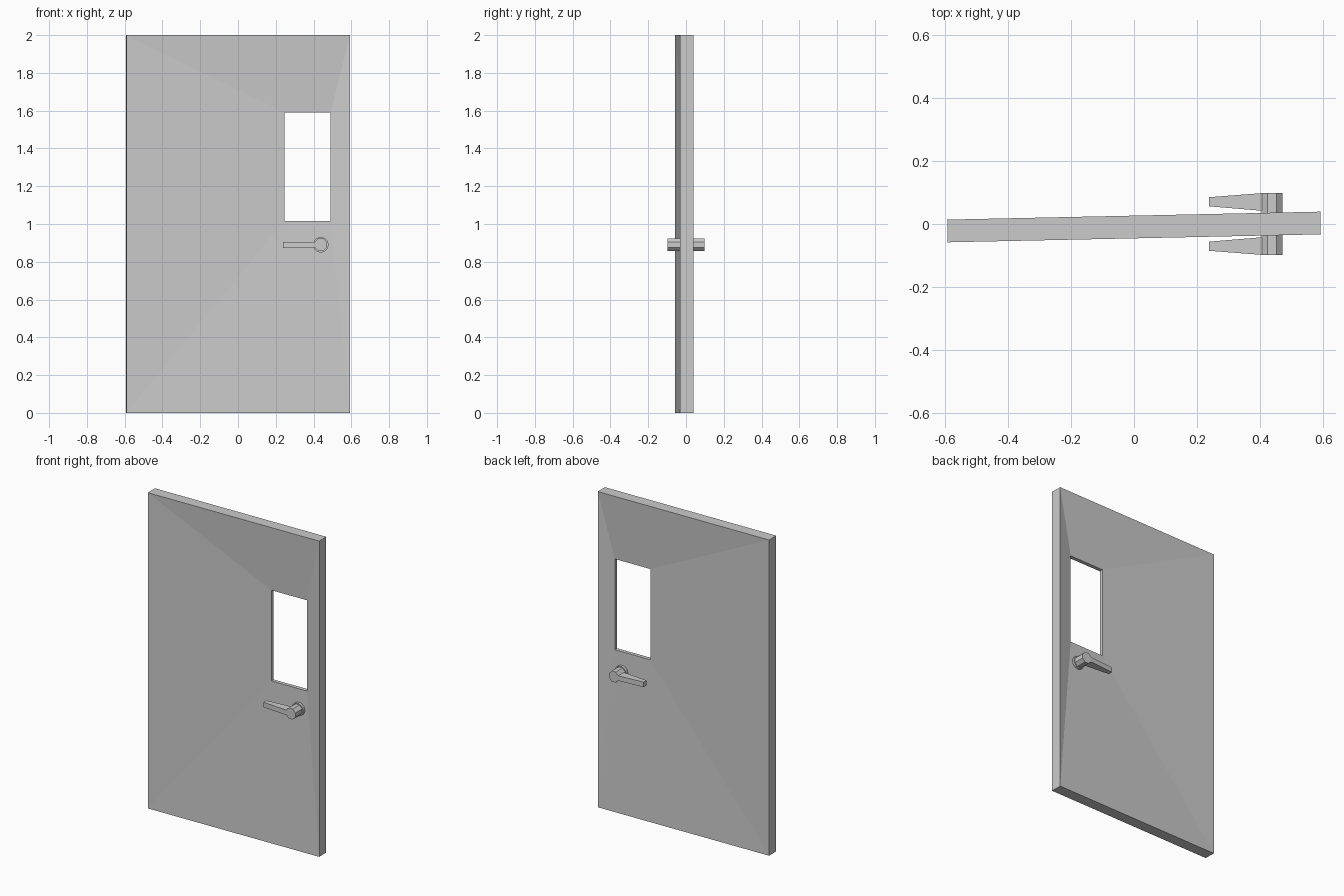
import bpy, bmesh, math
from mathutils import Matrix

if "Cube" in bpy.data.objects:
    bpy.data.objects.remove(bpy.data.objects["Cube"])


def finish(bm, name):
    bmesh.ops.recalc_face_normals(bm, faces=bm.faces)
    mesh = bpy.data.meshes.new(name)
    bm.to_mesh(mesh)
    bm.free()
    obj = bpy.data.objects.new(name, mesh)
    bpy.context.collection.objects.link(obj)
    return obj


def rect(x0, x1, z0, z1):
    return [(x0, z0), (x1, z0), (x1, z1), (x0, z1)]


def prism(name, sides, radius, y0, y1):
    # Cylinder along y, flat sides facing the axes
    bm = bmesh.new()
    bmesh.ops.create_cone(bm, cap_ends=True, segments=sides, radius1=radius,
                          radius2=radius, depth=abs(y1 - y0))
    bm.transform(Matrix.Translation((KX, (y0 + y1) / 2, KZ))
                 @ Matrix.Rotation(math.pi / 2, 4, 'X')
                 @ Matrix.Rotation(math.pi / sides, 4, 'Z'))
    return finish(bm, name)


# Door slab: both faces slope in towards the thin window opening
outer = rect(-0.592, 0.592, 0, 2)
inner = rect(0.245, 0.49, 1.015, 1.59)
bm = bmesh.new()
loops = [[bm.verts.new((x, y, z)) for x, z in pts]
         for pts, y in ((outer, -0.036), (inner, -0.012), (inner, 0.012), (outer, 0.036))]
for k in range(4):
    a, b = loops[k], loops[(k + 1) % 4]
    for i in range(4):
        j = (i + 1) % 4
        bm.faces.new((a[i], a[j], b[j], b[i]))
door = finish(bm, "door_panel")
door.rotation_euler.z = math.radians(1.22)
door.location.y = -0.0095

# Lever handles, one on each face
KX, KZ = 0.438, 0.89
for side, label in ((-1, "front"), (1, "back")):
    prism(label + "_rosette", 16, 0.041, side * 0.004, side * 0.03)
    prism(label + "_handle_hub", 8, 0.036, side * 0.01, side * 0.098)
    # Lever bar, tapering in depth towards the tip
    bm = bmesh.new()
    profile = [(0.238, 0.056), (0.238, 0.085), (0.406, 0.098),
               (0.43, 0.0975), (0.43, 0.042), (0.406, 0.042)]
    face = bm.faces.new([bm.verts.new((x, side * y, 0.873)) for x, y in profile])
    ext = bmesh.ops.extrude_face_region(bm, geom=[face])
    bmesh.ops.translate(bm, vec=(0, 0, 0.032),
                        verts=[v for v in ext["geom"] if isinstance(v, bmesh.types.BMVert)])
    finish(bm, label + "_lever")
